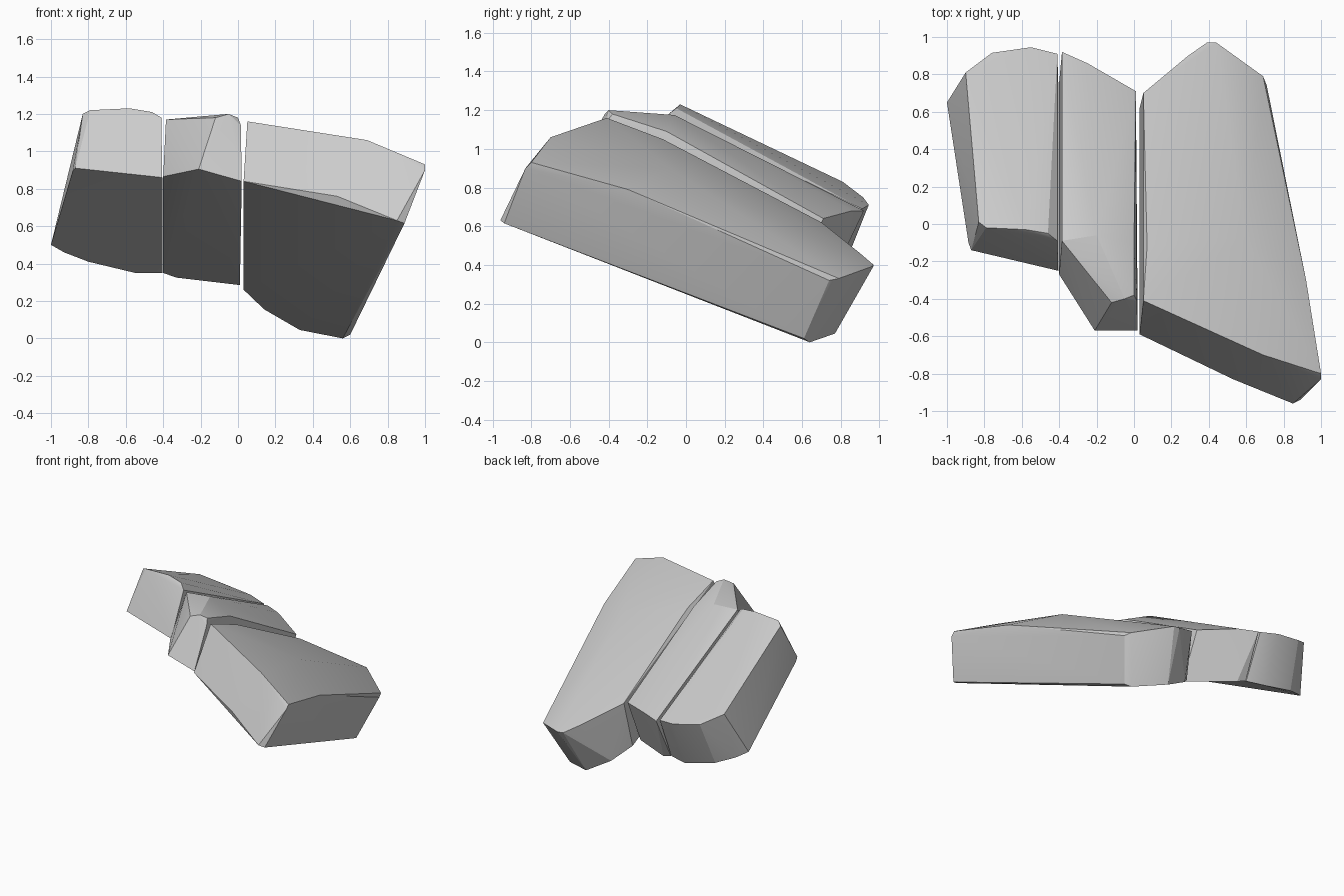
import bpy, bmesh, math

if "Cube" in bpy.data.objects:
    bpy.data.objects.remove(bpy.data.objects["Cube"])


def slab(name, *outlines):
    """Chipped stone slab: convex skin over its edge outlines."""
    bm = bmesh.new()
    for outline in outlines:
        for p in outline:
            bm.verts.new(p)
    res = bmesh.ops.convex_hull(bm, input=bm.verts)
    loose = {v for v in res["geom_interior"] + res["geom_unused"]
             if isinstance(v, bmesh.types.BMVert) and not v.link_faces}
    bmesh.ops.delete(bm, geom=list(loose), context='VERTS')
    bmesh.ops.dissolve_limit(bm, angle_limit=math.radians(1.5),
                             verts=bm.verts, edges=bm.edges)
    bmesh.ops.recalc_face_normals(bm, faces=bm.faces)
    mesh = bpy.data.meshes.new(name)
    bm.to_mesh(mesh)
    bm.free()
    obj = bpy.data.objects.new(name, mesh)
    bpy.context.collection.objects.link(obj)
    bpy.ops.object.select_all(action='DESELECT')
    obj.select_set(True)
    bpy.context.view_layer.objects.active = obj
    bpy.ops.object.shade_smooth_by_angle(angle=math.radians(20))
    return obj


# Left slab: front top, front bottom, back top, back bottom edges
slab("left_stone_slab",
     [(-.83, .01, 1.20), (-.79, -.02, 1.22), (-.58, -.03, 1.23),
      (-.46, -.05, 1.21), (-.41, -.09, 1.18)],
     [(-.87, -.14, .91), (-.885, -.10, .89), (-.405, -.25, .86)],
     [(-.90, .81, .83), (-.76, .915, .75), (-.55, .945, .71), (-.41, .91, .69)],
     [(-1.0, .65, .50), (-.93, .71, .46), (-.80, .78, .41),
      (-.55, .80, .35), (-.405, .76, .35)])

# Middle slab: same edges plus a shoulder on the top surface
slab("middle_stone_slab",
     [(-.385, -.09, 1.17), (-.12, -.42, 1.18), (-.05, -.40, 1.20),
      (0, -.38, 1.18), (.015, -.41, 1.14)],
     [(-.40, -.27, .865), (-.21, -.57, .905), (.02, -.57, .84)],
     [(-.385, .92, .68), (-.25, .86, .68), (.01, .71, .64)],
     [(-.40, .76, .35), (-.33, .75, .325), (.01, .55, .285)],
     [(-.20, -.06, 1.175), (0, -.10, 1.09)])

# Right slab: same edges plus the top ridge and right side crease
slab("right_stone_slab",
     [(.05, -.41, 1.16), (.69, -.70, 1.06), (1.0, -.80, .93), (1.0, -.83, .90)],
     [(.03, -.59, .84), (.53, -.83, .76), (.85, -.96, .63), (.89, -.94, .615)],
     [(.05, .70, .62), (.29, .90, .46), (.39, .97, .40), (.44, .97, .395),
      (.69, .79, .33), (.71, .74, .32)],
     [(.03, .62, .26), (.14, .73, .155), (.33, .77, .045),
      (.56, .64, 0), (.60, .61, .02)],
     [(.07, -.12, 1.05), (.60, -.08, .90), (.92, -.30, .79)])
